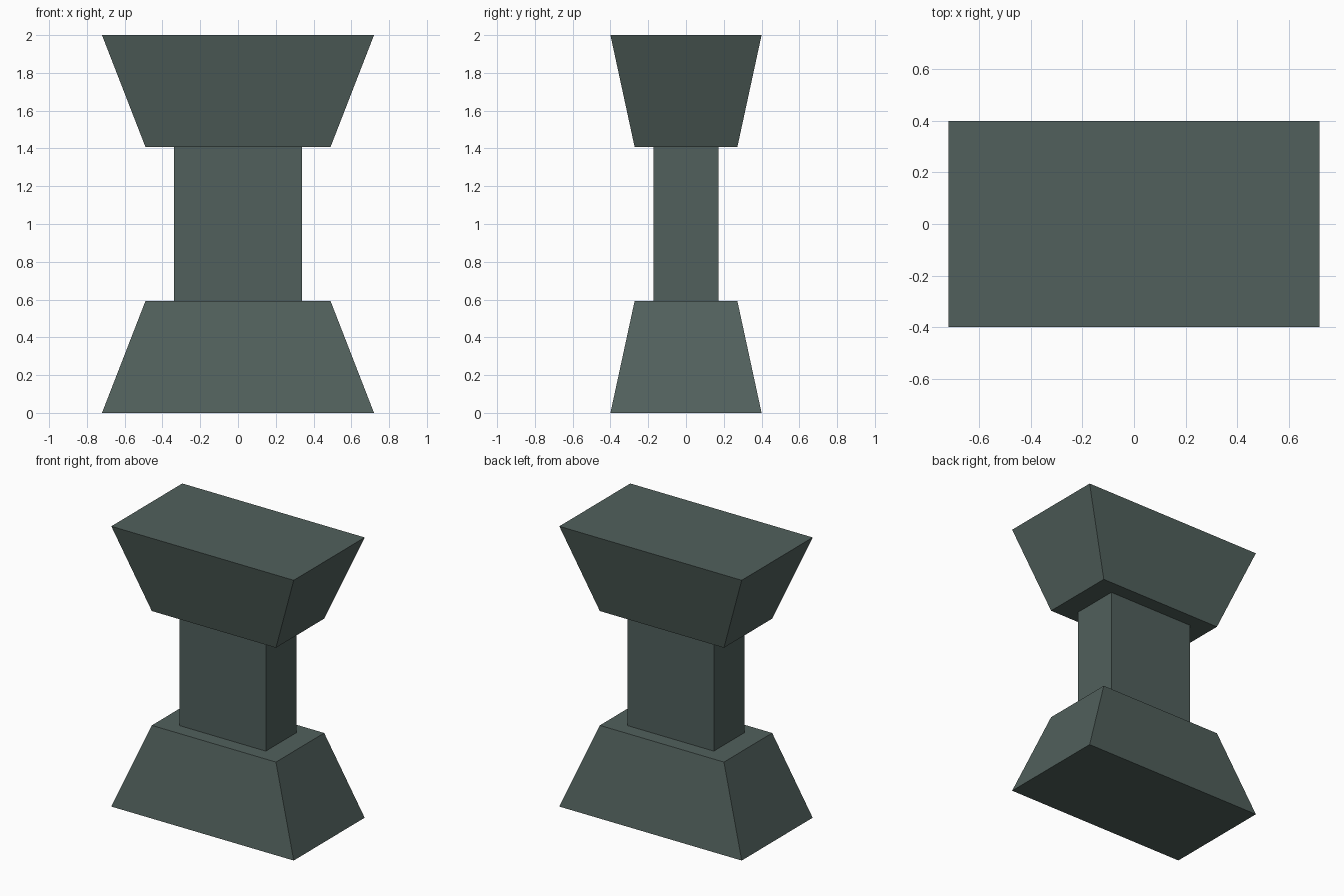
import bpy, bmesh

if "Cube" in bpy.data.objects:
    bpy.data.objects.remove(bpy.data.objects["Cube"])

# Single dark grey-green colour
mat = bpy.data.materials.new("dark grey green")
mat.diffuse_color = (0.082, 0.117, 0.107, 1.0)
mat.use_nodes = True
mat.node_tree.nodes["Principled BSDF"].inputs["Base Color"].default_value = mat.diffuse_color

WIDE = (0.72, 0.40)     # half sizes of outer ends
NARROW = (0.49, 0.272)  # half sizes next to the shaft
SHAFT = (0.34, 0.172)


def frustum(name, z0, half0, z1, half1):
    """Four-sided block tapering between two rectangles."""
    bm = bmesh.new()
    rings = []
    for z, (hx, hy) in ((z0, half0), (z1, half1)):
        rings.append([bm.verts.new((sx * hx, sy * hy, z))
                      for sx, sy in ((-1, -1), (1, -1), (1, 1), (-1, 1))])
    lower, upper = rings
    bm.faces.new(lower[::-1])
    bm.faces.new(upper)
    for i in range(4):
        j = (i + 1) % 4
        bm.faces.new((lower[i], lower[j], upper[j], upper[i]))
    mesh = bpy.data.meshes.new(name)
    bm.to_mesh(mesh)
    bm.free()
    mesh.materials.append(mat)
    obj = bpy.data.objects.new(name, mesh)
    bpy.context.collection.objects.link(obj)
    return obj


# Tapered foot, straight shaft, flared head
frustum("base", 0.0, WIDE, 0.592, NARROW)
frustum("shaft", 0.592, SHAFT, 1.408, SHAFT)
frustum("head", 1.408, NARROW, 2.0, WIDE)
